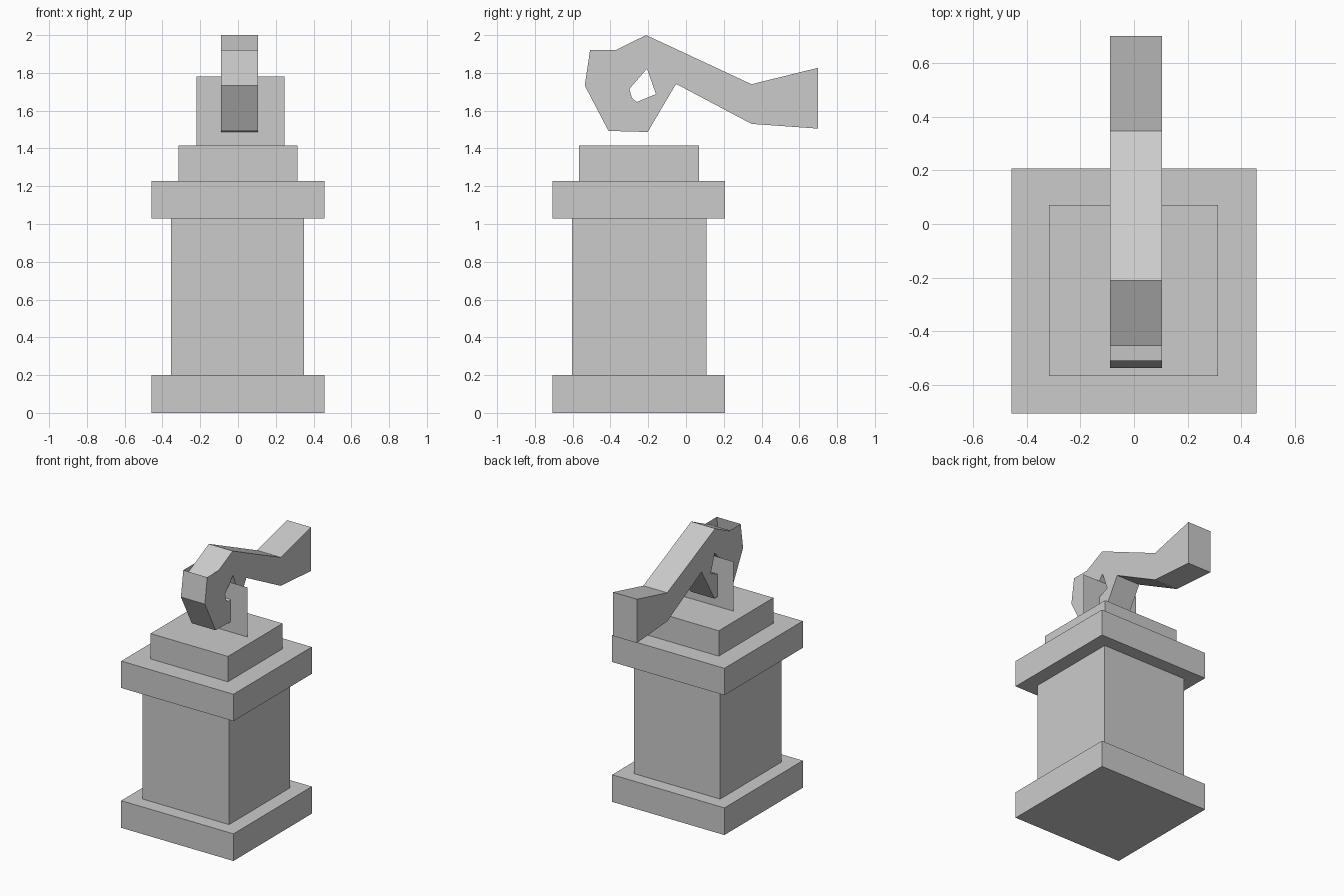
import bpy
import bmesh

if "Cube" in bpy.data.objects:
    bpy.data.objects.remove(bpy.data.objects["Cube"])


def finish(name, bm):
    bmesh.ops.recalc_face_normals(bm, faces=bm.faces)
    mesh = bpy.data.meshes.new(name)
    bm.to_mesh(mesh)
    bm.free()
    obj = bpy.data.objects.new(name, mesh)
    bpy.context.collection.objects.link(obj)
    return obj


def box(name, x, y, z):
    bm = bmesh.new()
    bmesh.ops.create_cube(bm, size=1)
    for v in bm.verts:
        for i, (lo, hi) in enumerate((x, y, z)):
            v.co[i] = lo if v.co[i] < 0 else hi
    return finish(name, bm)


def bar(name, sections, x, caps):
    """Rectangular tube through (outer, inner) pairs of (y, z) points."""
    bm = bmesh.new()
    rings = [[bm.verts.new((px, *p)) for px, p in
              ((x[0], o), (x[1], o), (x[1], i), (x[0], i))]
             for o, i in sections]
    for a, b in zip(rings, rings[1:]):
        for k in range(4):
            n = (k + 1) % 4
            bm.faces.new((a[k], a[n], b[n], b[k]))
    if caps:
        bm.faces.new(rings[0])
        bm.faces.new(rings[-1])
    return finish(name, bm)


# Pedestal
wide_y = (-0.706, 0.206)
box("pedestal_base", (-0.457, 0.457), wide_y, (0, 0.2))
box("pedestal_column", (-0.354, 0.35), (-0.603, 0.108), (0.2, 1.03))
box("pedestal_cap", (-0.457, 0.457), wide_y, (1.03, 1.228))
box("pedestal_top_step", (-0.316, 0.314), (-0.566, 0.07), (1.228, 1.415))

# Thin upright plate carrying the hook
bm = bmesh.new()
bm.faces.new([bm.verts.new((x, -0.24, z)) for x, z in
              ((-0.22, 1.415), (0.245, 1.415), (0.245, 1.78), (-0.22, 1.78))])
finish("support_plate", bm)

# Bent lever, running down into the hook
width = (-0.09, 0.105)
bar("lever", [
    ((0.70, 1.827), (0.70, 1.505)),
    ((0.347, 1.74), (0.347, 1.53)),
    ((-0.211, 2.0), (-0.206, 1.823)),
    ((-0.455, 1.88), (-0.40, 1.60)),
], width, True)

# Hollow curled hook, open at its upper front end
bar("curled_hook", [
    ((-0.508, 1.92), (-0.37, 1.92)),
    ((-0.536, 1.733), (-0.30, 1.714)),
    ((-0.41, 1.492), (-0.286, 1.667)),
    ((-0.38, 1.492), (-0.26, 1.646)),
    ((-0.203, 1.487), (-0.159, 1.688)),
    ((-0.03, 1.78), (-0.22, 1.86)),
], width, False)
